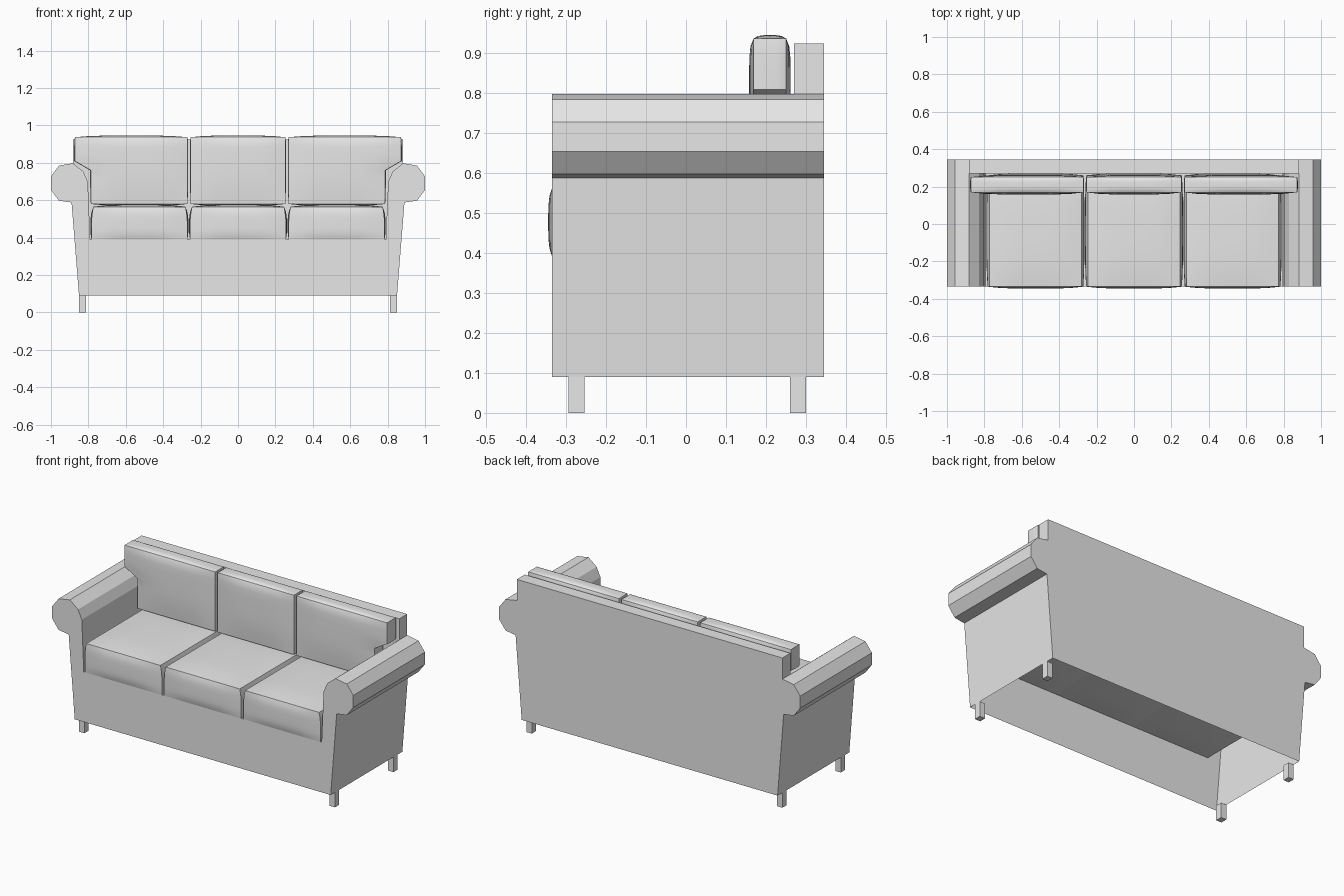
import bpy, bmesh

if "Cube" in bpy.data.objects:
    bpy.data.objects.remove(bpy.data.objects["Cube"])

GREY = bpy.data.materials.new("grey_fabric")
GREY.diffuse_color = (0.8, 0.8, 0.8, 1)
GREY.use_nodes = True
GREY.node_tree.nodes["Principled BSDF"].inputs["Base Color"].default_value = GREY.diffuse_color


def finish(name, bm, smooth=False):
    me = bpy.data.meshes.new(name)
    bm.to_mesh(me)
    bm.free()
    me.materials.append(GREY)
    ob = bpy.data.objects.new(name, me)
    bpy.context.collection.objects.link(ob)
    if smooth:
        bpy.ops.object.select_all(action='DESELECT')
        ob.select_set(True)
        bpy.context.view_layer.objects.active = ob
        bpy.ops.object.shade_smooth_by_angle(angle=0.6)
    return ob


def mirrored(half):
    return half + [(-x, z) for x, z in reversed(half)]


# Frame: arms, seat deck, front and back panels as a shell open underneath
FRONT, BACK, INNER, TOP = -0.335, 0.345, 0.27, 0.925
outer = [(0.85, 0.09), (0.89, 0.588), (0.957, 0.598), (1.0, 0.655),
         (1.0, 0.728), (0.957, 0.785), (0.882, 0.798)]
inner = [(0.828, 0.755), (0.803, 0.70), (0.79, 0.39)]

bm = bmesh.new()
profile = mirrored(outer + inner)
front = [bm.verts.new((x, FRONT, z)) for x, z in profile]
back = [bm.verts.new((x, BACK, z)) for x, z in profile]
for i in range(len(profile) - 1):
    bm.faces.new((front[i], front[i + 1], back[i + 1], back[i]))
front_face = bm.faces.new(front)

# Raised back rest, flush with the rear ends of the arms
n = len(outer)
rest_back = [bm.verts.new((s * 0.882, BACK, TOP)) for s in (1, -1)]
bm.faces.new(back[:n] + rest_back + back[-n:])
rest_profile = mirrored([(0.882, TOP), outer[-1]] + inner)
rest = [bm.verts.new((x, INNER, z)) for x, z in rest_profile]
bm.faces.new(rest)
bm.faces.new((rest[0], rest[-1], rest_back[1], rest_back[0]))
bm.faces.new((rest[0], rest[1], back[n - 1], rest_back[0]))
bm.faces.new((rest[-1], rest[-2], back[-n], rest_back[1]))
bmesh.ops.recalc_face_normals(bm, faces=bm.faces)
if front_face.normal.y > 0:
    bmesh.ops.reverse_faces(bm, faces=bm.faces)
finish("sofa_frame", bm)


# Cushions: gridded boxes with softly bulging sides
def cushion(name, place, bulge):
    bm = bmesh.new()
    bmesh.ops.create_cube(bm, size=2)
    bmesh.ops.subdivide_edges(bm, edges=bm.edges[:], cuts=7, use_grid_fill=True)
    for v in bm.verts:
        c = v.co.copy()
        p = list(place(*c))
        for a in range(3):
            if abs(c[a]) > 0.999:
                u, w = c[(a + 1) % 3], c[(a + 2) % 3]
                p[a] += c[a] * bulge[a] * (1 - u ** 4) * (1 - w ** 4)
        v.co = p
    bmesh.ops.recalc_face_normals(bm, faces=bm.faces)
    finish(name, bm, smooth=True)


def seat_place(cx):
    def place(u, v, w):
        half = 0.256 - 0.010 * max(w, 0) ** 2
        return cx + u * half, -0.0375 + v * 0.2975, 0.4775 + w * 0.0875
    return place


ROWS = [0.58, 0.65, 0.72, 0.76, 0.81, 0.85, 0.89, 0.918, 0.937]


def back_place(side):
    # outer cushions step outwards above the arms
    def place(u, v, w):
        z = ROWS[round((w + 1) * 4)]
        if side:
            out = 0.787 if z <= 0.76 else 0.872
            x = side * (0.27 + (out - 0.27) * (side * u + 1) / 2)
        else:
            x = u * 0.253
        return x, 0.21 + v * 0.041, z
    return place


for side, label in ((-1, "left"), (0, "middle"), (1, "right")):
    cushion("seat_cushion_" + label, seat_place(side * 0.527), (0.006, 0.01, 0.012))
    cushion("back_cushion_" + label, back_place(side), (0.004, 0.011, 0.009))

# Legs
for sx, xn in ((-1, "left"), (1, "right")):
    for cy, yn in ((-0.274, "front"), (0.28, "back")):
        bm = bmesh.new()
        bmesh.ops.create_cube(bm, size=1)
        for v in bm.verts:
            v.co = (sx * 0.832 + v.co.x * 0.036, cy + v.co.y * 0.04, 0.045 + v.co.z * 0.09)
        finish(f"leg_{yn}_{xn}", bm)
